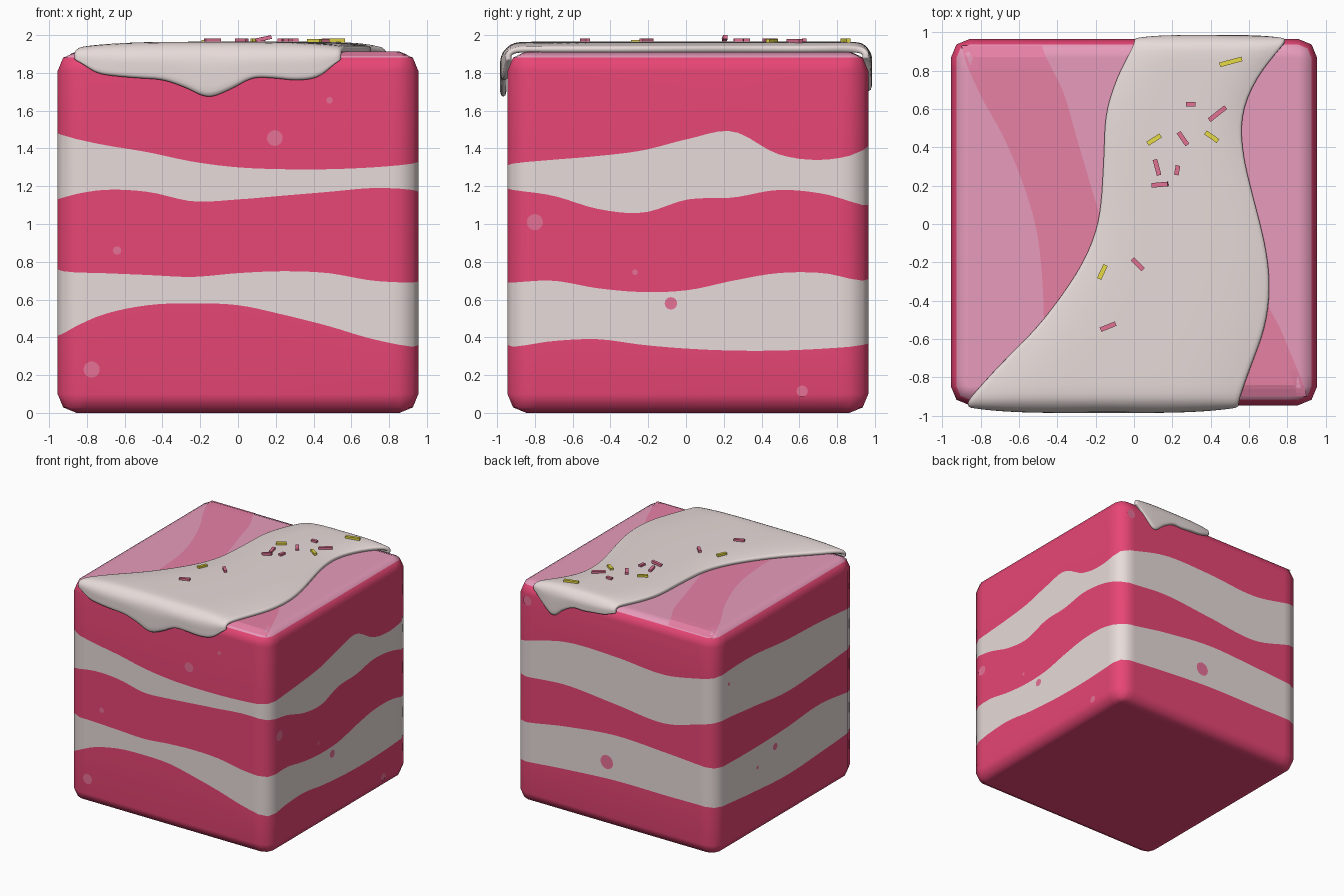
import bpy, bmesh, math
from mathutils import Matrix, Vector

cube = bpy.data.objects.get("Cube")
if cube:
    bpy.data.objects.remove(cube, do_unlink=True)

HALF, HEIGHT, ROUND, SHIFT = 0.955, 1.91, 0.1, 0.01


def material(name, *rgb):
    """Flat material from 0-255 display values."""
    linear = [((c / 255 + 0.055) / 1.055) ** 2.4 for c in rgb] + [1]
    mat = bpy.data.materials.new(name)
    mat.use_nodes = True
    mat.diffuse_color = linear
    mat.node_tree.nodes["Principled BSDF"].inputs["Base Color"].default_value = linear
    return mat


pink = material("raspberry pink", 238, 72, 120)
cream = material("cream", 234, 222, 220)
light = material("light pink", 238, 160, 193)
swirl = material("swirl pink", 238, 133, 170)
spot_pink = material("spot pink", 236, 116, 154)
sprinkle_pink = material("sprinkle pink", 226, 114, 148)
yellow = material("sprinkle yellow", 232, 218, 70)


def finish(name, bm, mats, angle=None):
    mesh = bpy.data.meshes.new(name)
    bm.to_mesh(mesh)
    bm.free()
    for mat in mats:
        mesh.materials.append(mat)
    obj = bpy.data.objects.new(name, mesh)
    bpy.context.collection.objects.link(obj)
    if angle:
        bpy.ops.object.select_all(action='DESELECT')
        obj.select_set(True)
        bpy.context.view_layer.objects.active = obj
        bpy.ops.object.shade_smooth_by_angle(angle=math.radians(angle))
    return obj


def spline(values, pos, cyclic=False):
    """Smooth curve through evenly spaced hundredths; pos counts samples."""
    n = len(values)
    i = math.floor(pos) if cyclic else max(0, min(n - 2, math.floor(pos)))
    f = pos - i
    a, b, c, d = (values[k % n if cyclic else max(0, min(n - 1, k))] for k in range(i - 1, i + 3))
    return (b + f * (c - a + f * (2 * a - 5 * b + 4 * c - d + f * (3 * (b - c) + d - a))) / 2) / 100


def grid_faces(bm, rows):
    verts = [[bm.verts.new(p) for p in row] for row in rows]
    for lower, upper in zip(verts, verts[1:]):
        for k in range(len(lower) - 1):
            bm.faces.new((lower[k], lower[k + 1], upper[k + 1], upper[k]))


# Layer heights around the cake: front, right, back, left
LAYERS = [
    [42, 52, 57, 58, 57, 52, 46, 39, 35, 38, 39, 36, 34, 33, 33, 34, 36, 40, 43, 43, 43, 39, 36, 38],
    [75, 74, 73, 72, 74, 75, 74, 70, 69, 70, 66, 64, 65, 70, 74, 74, 70, 77, 82, 80, 77, 76, 77, 80],
    [114, 118, 117, 112, 113, 115, 117, 119, 118, 115, 108, 106, 113, 114, 118, 116,
     110, 113, 109, 105, 116, 113, 108, 110],
    [147, 142, 138, 133, 130, 129, 129, 130, 132, 134, 136, 139, 145, 149, 137, 134,
     139, 150, 150, 147, 155, 157, 153, 151],
]


def layer_height(values, u):
    return spline(values, u * 8 if u < 2 else 16 + (u - 2) * 4, True)


# Cake body: a rounded square outline lofted through the layer lines
core = HALF - ROUND
columns = []
for side in range(4):
    turn = Matrix.Rotation(side * math.pi / 2, 3, 'Z')
    for k in range(33):
        s = core * (k / 16 - 1)
        columns.append((turn @ Vector((s, -core, 0)), turn @ Vector((0, -1, 0)),
                        side + (s + HALF) / (2 * HALF)))
    columns.append((turn @ Vector((core, -core, 0)),
                    turn @ Vector((1, -1, 0)).normalized(), side + 1))

mid = ROUND * (1 - math.sqrt(0.5))
rings = [(ROUND, 0), (mid, mid), (0, ROUND)] + [(0, layer) for layer in LAYERS]
rings += [(0, HEIGHT - ROUND), (mid, HEIGHT - mid), (ROUND, HEIGHT)]
bm = bmesh.new()
loops = []
for inset, z in rings:
    loop = []
    for base, out, u in columns:
        p = base + out * (ROUND - inset)
        h = layer_height(z, u) if isinstance(z, list) else z
        loop.append(bm.verts.new((p.x, p.y + SHIFT, h)))
    loops.append(loop)
row_colours = [0, 0, 0, 1, 0, 1, 0, 0, 2]
for colour, lower, upper in zip(row_colours, loops, loops[1:]):
    for k in range(len(lower)):
        n = (k + 1) % len(lower)
        bm.faces.new((lower[k], lower[n], upper[n], upper[k])).material_index = colour
bm.faces.new(loops[0][::-1])
bm.faces.new(loops[-1]).material_index = 2
bmesh.ops.remove_doubles(bm, verts=bm.verts, dist=1e-5)
cake = finish("cake_body", bm, [pink, cream, light], 60)
weighted = cake.modifiers.new("Weighted Normal", 'WEIGHTED_NORMAL')
weighted.keep_sharp = True


# Swirls on the top, draped over the rounded rim
def swirl_plate(name, y0, y1, left, right, steps=24):
    rows = []
    for j in range(steps + 1):
        f = j / steps
        y = y0 + (y1 - y0) * f
        a, b = (spline(c, f * (len(c) - 1)) for c in (left, right))
        row = []
        for k in range(9):
            x = a + (b - a) * k / 8
            over = max(0, max(abs(x), abs(y - SHIFT)) - core)
            row.append((x, y, HEIGHT + 0.003 - 0.41 * over))
        rows.append(row)
    plate = bmesh.new()
    grid_faces(plate, rows)
    finish(name, plate, [swirl])


swirl_plate("left_swirl", -0.5, 0.93, [-47, -48, -51, -58, -68, -81, -90],
            [-30, -20, -17, -23, -30, -37, -48])
swirl_plate("right_swirl", -0.9, -0.42, [50, 50, 50, 50, 50], [90, 86, 81, 76, 70])

# Round spots: side, distance along it, height, radius
SPOTS = [(0, .195, 1.455, .042), (0, .485, 1.655, .017), (0, -.64, .86, .022), (0, -.775, .23, .043),
         (1, -.81, 1.01, .043), (1, -.28, .745, .015), (1, -.09, .58, .033), (1, .605, .115, .03),
         (2, -.08, .57, .06), (2, -.84, 1.76, .04),
         (3, -.77, 1.45, .015), (3, -.14, .67, .03), (3, -.38, .58, .015)]
bm = bmesh.new()
for side, s, z, r in SPOTS:
    place = (Matrix.Translation((0, SHIFT, 0)) @ Matrix.Rotation(side * math.pi / 2, 4, 'Z')
             @ Matrix.Translation((s, -HALF - 0.003, z)) @ Matrix.Rotation(math.pi / 2, 4, 'X'))
    bmesh.ops.create_circle(bm, cap_ends=True, segments=16, radius=r, matrix=place)
finish("side_spots", bm, [spot_pink])

# Icing: side edges from front to back, and the hanging ends from left to right
EDGE_LEFT = [-87, -72, -53, -38, -26, -19, -17, -16, -15, -9, 0]
EDGE_RIGHT = [55, 61, 68, 71, 70, 66, 61, 57, 57, 65, 79]
FRONT_DRIP = [187, 180, 178, 177, 176, 172, 167, 171, 177, 177, 176, 178, 187]
BACK_DRIP = [187, 184, 183, 182, 182, 177, 170, 178, 188]


def edges_at(y):
    pos = max(0, min(10, (y + 0.94) / 0.19))
    return spline(EDGE_LEFT, pos), spline(EDGE_RIGHT, pos)


def crown(t):
    return 1 - (2 * t - 1) ** 4


def icing_top(t):
    return 1.94 + 0.025 * crown(t)


def icing_path(t):
    """Heights along one strand, from the front hem over the top to the back hem."""
    c, top = crown(t), icing_top(t)
    front = spline(FRONT_DRIP, t * (len(FRONT_DRIP) - 1))
    back = spline(BACK_DRIP, t * (len(BACK_DRIP) - 1))
    path = [(-0.955 - 0.03 * c, front + (1.9 - front) * k / 4) for k in range(4)]
    path += [(-0.95 - 0.025 * c, 1.91), (-0.93, top - 0.012)]
    path += [(-0.89 + 0.1 * k, top) for k in range(19)]
    path += [(0.945, top - 0.012), (0.965 + 0.015 * c, 1.91)]
    path += [(0.967 + 0.018 * c, back + (1.9 - back) * k / 4) for k in (3, 2, 1, 0)]
    return path


STRANDS = 40
paths = [icing_path(k / STRANDS) for k in range(STRANDS + 1)]
rows = []
for j in range(len(paths[0])):
    row = []
    for k, path in enumerate(paths):
        y, z = path[j]
        a, b = edges_at(y)
        row.append((a + (b - a) * k / STRANDS, y, z))
    rows.append(row)
bm = bmesh.new()
grid_faces(bm, rows)
icing = finish("icing", bm, [cream], 80)
shell = icing.modifiers.new("Thickness", 'SOLIDIFY')
shell.thickness = 0.035
shell.offset = -1
soft = icing.modifiers.new("Soft", 'SUBSURF')
soft.levels = soft.render_levels = 1


# Sprinkles: x, y, length, turn, tilt
def sprinkles(name, mat, items):
    bm = bmesh.new()
    for x, y, length, turn, tilt in items:
        a, b = edges_at(y)
        z = icing_top((x - a) / (b - a)) + (0.016 if tilt else 0.007)
        place = (Matrix.Translation((x, y, z)) @ Matrix.Rotation(math.radians(turn), 4, 'Z')
                 @ Matrix.Rotation(math.radians(-tilt), 4, 'Y')
                 @ Matrix.Diagonal((length, 0.024, 0.02, 1)))
        bmesh.ops.create_cube(bm, size=1, matrix=place)
    finish(name, bm, [mat])


sprinkles("yellow_sprinkles", yellow, [
    (.505, .845, .12, 15, 0), (.105, .44, .08, 33, 0), (.405, .455, .08, -35, 0),
    (-.165, -.25, .08, 65, 0)])
sprinkles("pink_sprinkles", sprinkle_pink, [
    (.295, .625, .05, 0, 0), (.435, .575, .11, 38, 0), (.255, .445, .08, -55, 0),
    (.12, .295, .085, -75, 0), (.225, .28, .05, 80, 0), (.135, .205, .085, 5, 12),
    (.02, -.21, .08, -45, 0), (-.135, -.535, .085, 22, 0)])
